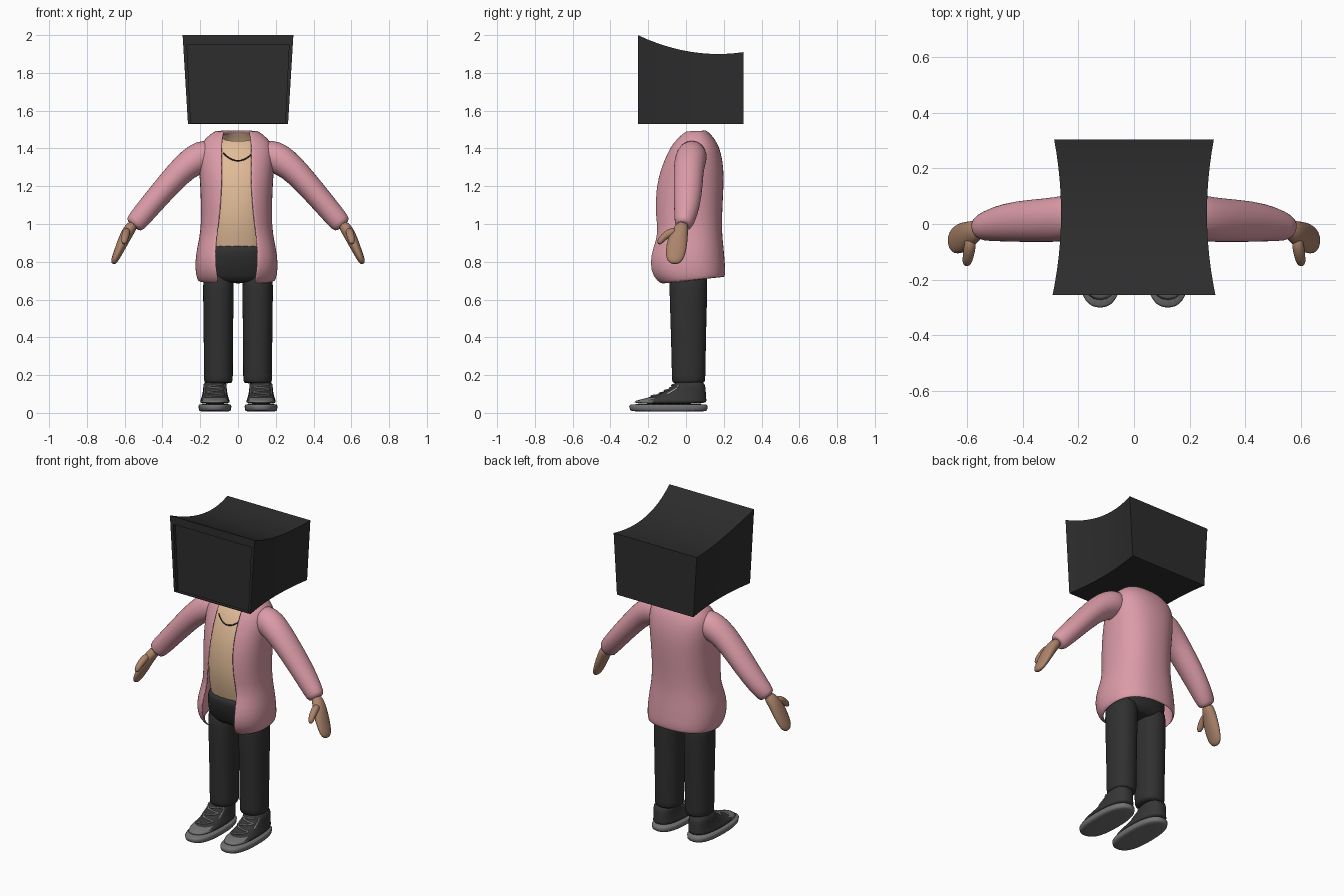
import bpy, bmesh, math
from mathutils import Vector

cube = bpy.data.objects.get("Cube")
if cube:
    bpy.data.objects.remove(cube)


def material(name, r, g, b):
    m = bpy.data.materials.new(name)
    m.use_nodes = True
    m.diffuse_color = (r, g, b, 1)
    m.node_tree.nodes["Principled BSDF"].inputs["Base Color"].default_value = (r, g, b, 1)
    return m


PINK = material("coat pink", 0.71, 0.33, 0.39)
TAN = material("shirt tan", 0.75, 0.50, 0.31)
BROWN = material("hand brown", 0.41, 0.23, 0.145)
BLACK = material("box black", 0.026, 0.026, 0.027)
CHARCOAL = material("trouser charcoal", 0.03, 0.03, 0.031)
SHOE = material("shoe dark grey", 0.037, 0.037, 0.038)
GREY = material("sole grey", 0.17, 0.17, 0.17)
LACE = material("lace light grey", 0.36, 0.36, 0.36)


def loft(name, rings, mats, closed=True, caps=True, subdiv=1, thick=0):
    """Skin a list of point rings into one smooth object."""
    bm = bmesh.new()
    rows = [[bm.verts.new(p) for p in ring] for ring in rings]
    n = len(rows[0])
    for a, b in zip(rows, rows[1:]):
        for i in range(n if closed else n - 1):
            j = (i + 1) % n
            bm.faces.new((a[i], a[j], b[j], b[i]))
    if caps:
        bm.faces.new(rows[0])
        bm.faces.new(rows[-1])
    bmesh.ops.recalc_face_normals(bm, faces=bm.faces)
    me = bpy.data.meshes.new(name)
    bm.to_mesh(me)
    bm.free()
    for m in mats:
        me.materials.append(m)
    ob = bpy.data.objects.new(name, me)
    bpy.context.collection.objects.link(ob)
    bpy.ops.object.select_all(action="DESELECT")
    ob.select_set(True)
    bpy.context.view_layer.objects.active = ob
    bpy.ops.object.shade_smooth_by_angle(angle=math.radians(50))
    if thick:
        mod = ob.modifiers.new("Thickness", "SOLIDIFY")
        mod.thickness, mod.offset = thick, 0
    if subdiv:
        ob.modifiers.new("Smooth", "SUBSURF").levels = subdiv
        ob.modifiers["Smooth"].render_levels = subdiv
    return ob


def oval(row, a, cx=0, p=0.85):
    """Point at angle a (0 = front) on a rounded section (z, half width, front, back, tilt)."""
    z, hw, yf, yb, tilt = row
    s, c = math.sin(a), math.cos(a)
    y = -math.copysign(abs(c) ** p, c) * (yb - yf) / 2
    x = math.copysign(abs(s) ** p, s) * hw
    return Vector((cx + x, (yf + yb) / 2 + y, z + tilt * y))


def ovals(table, n=24, cx=0, p=0.85):
    return [[oval(r, math.tau * i / n, cx, p) for i in range(n)] for r in table]


def at_height(table, z):
    """Interpolate a section table at height z."""
    for a, b in zip(table, table[1:]):
        if a[0] <= z <= b[0]:
            t = (z - a[0]) / (b[0] - a[0])
            return [u + (v - u) * t for u, v in zip(a, b)]
    return table[-1]


def limb(name, path, mat, n=16):
    """Tube along points (x, y, z, radius across y, other radius)."""
    pts = [Vector(p[:3]) for p in path]
    rings = []
    for i, p in enumerate(path):
        t = (pts[min(i + 1, len(pts) - 1)] - pts[max(i - 1, 0)]).normalized()
        side = t.cross(Vector((0, 1, 0))).normalized()
        fore = side.cross(t)
        rings.append([pts[i] + fore * math.cos(k) * p[3] + side * math.sin(k) * p[4]
                      for k in (math.tau * j / n for j in range(n))])
    return loft(name, rings, [mat])


def cord(name, pts, mat, r):
    cu = bpy.data.curves.new(name, "CURVE")
    cu.dimensions = "3D"
    cu.bevel_depth, cu.bevel_resolution = r, 1
    sp = cu.splines.new("POLY")
    sp.points.add(len(pts) - 1)
    for q, p in zip(sp.points, pts):
        q.co = (*p, 1)
    cu.materials.append(mat)
    bpy.context.collection.objects.link(bpy.data.objects.new(name, cu))


# Box head: trapezoid sections from the recessed screen to the back
def box_section(y):
    top = 1.9 + 0.1 * ((0.17 - y) / 0.425) ** 2
    dip = 0.025 * (1 - ((y - 0.025) / 0.28) ** 2)
    lo, hi = 0.265 - dip, 0.265 + 0.06 * (top - 1.53) - dip
    return [(-lo, y, 1.53), (lo, y, 1.53), (hi, y, top), (-hi, y, top)]


def screen(y):
    return [(-0.25, y, 1.534), (0.25, y, 1.534), (0.27, y, 1.95), (-0.27, y, 1.95)]


loft("box_head", [screen(-0.235), screen(-0.255)]
     + [box_section(-0.255 + 0.56 * i / 12) for i in range(13)], [BLACK], subdiv=0)

# Shirt torso with an open neck, and a necklace lying on it
shirt = [(0.87, 0.16, -0.125, 0.14, 0), (0.95, 0.168, -0.145, 0.165, 0),
         (1.05, 0.165, -0.16, 0.17, 0), (1.2, 0.17, -0.15, 0.18, 0),
         (1.3, 0.178, -0.12, 0.18, 0), (1.38, 0.17, -0.083, 0.165, 0),
         (1.43, 0.12, -0.05, 0.14, 0.1), (1.46, 0.085, -0.03, 0.11, 0.3)]
loft("shirt_torso", ovals(shirt), [TAN], caps=False)
chain = []
for i in range(-8, 9):
    u = i / 8
    row = at_height(shirt, 1.335 + 0.04 * u * u)
    a = math.copysign(math.asin((abs(u) * 0.078 / row[1]) ** (1 / 0.85)), u)
    chain.append(oval(row, a) - Vector((0, 0.003, 0)))
cord("necklace", chain, BLACK, 0.0035)

# Open coat: section table, with the half width of the front opening last
coat = [(0.70, 0.20, -0.14, 0.20, 0.11, 0.09), (0.735, 0.212, -0.19, 0.205, 0.08, 0.10),
        (0.80, 0.215, -0.21, 0.20, 0.03, 0.11), (0.87, 0.205, -0.195, 0.195, 0, 0.108),
        (0.95, 0.187, -0.162, 0.186, 0, 0.10), (1.05, 0.182, -0.176, 0.186, 0, 0.086),
        (1.2, 0.187, -0.166, 0.195, 0, 0.075), (1.3, 0.195, -0.136, 0.195, 0, 0.075),
        (1.38, 0.198, -0.10, 0.18, 0, 0.076), (1.43, 0.18, -0.07, 0.16, 0, 0.075),
        (1.47, 0.14, -0.03, 0.13, 0, 0.07), (1.493, 0.10, 0.0, 0.10, 0.05, 0.062)]
rings = []
for *row, gap in coat:
    a0 = math.asin((gap / row[1]) ** (1 / 0.85))
    rings.append([oval(row, a0 + (math.tau - 2 * a0) * i / 30, -0.008) for i in range(31)])
loft("coat", rings, [PINK], closed=False, caps=False, thick=0.01)

# Trouser hips
loft("trouser_hips", ovals([(0.685, 0.17, -0.08, 0.10, 0), (0.72, 0.183, -0.10, 0.12, 0),
                            (0.80, 0.183, -0.135, 0.145, 0), (0.86, 0.175, -0.143, 0.155, 0),
                            (0.90, 0.17, -0.142, 0.16, 0)]), [CHARCOAL])

upper = [(0.045, 0.082, -0.292, 0.11, 0), (0.066, 0.078, -0.272, 0.109, 0),
         (0.077, 0.073, -0.21, 0.108, 0), (0.1, 0.066, -0.14, 0.106, 0),
         (0.13, 0.062, -0.08, 0.104, 0), (0.175, 0.062, -0.055, 0.098, 0)]

for side, s in (("left", 1), ("right", -1)):
    # Sleeve with a rounded cuff
    limb(side + "_sleeve", [(s * x, y, z, a, b) for x, y, z, a, b in (
        (0.11, 0.035, 1.38, 0.07, 0.07), (0.19, 0.03, 1.36, 0.085, 0.088),
        (0.25, 0.02, 1.325, 0.084, 0.08), (0.31, 0.013, 1.275, 0.081, 0.071),
        (0.42, 0.01, 1.15, 0.076, 0.064), (0.5, 0, 1.055, 0.064, 0.06),
        (0.545, -0.012, 1.003, 0.05, 0.056), (0.556, -0.015, 0.99, 0.04, 0.044))], PINK)

    # Mitten hand and thumb
    limb(side + "_hand", [(s * x, y, z, a, b) for x, y, z, a, b in (
        (0.55, -0.015, 1.005, 0.034, 0.03), (0.583, -0.03, 0.96, 0.042, 0.033),
        (0.605, -0.045, 0.915, 0.055, 0.031), (0.63, -0.053, 0.86, 0.055, 0.025),
        (0.648, -0.06, 0.82, 0.048, 0.021), (0.658, -0.063, 0.798, 0.034, 0.016),
        (0.662, -0.064, 0.789, 0.012, 0.007))], BROWN)
    limb(side + "_thumb", [(s * x, y, z, r, r) for x, y, z, r in (
        (0.588, -0.05, 0.965, 0.02), (0.592, -0.085, 0.955, 0.023),
        (0.598, -0.12, 0.93, 0.02), (0.602, -0.138, 0.908, 0.018),
        (0.604, -0.146, 0.893, 0.008))], BROWN, 12)

    # Trouser leg
    loft(side + "_trouser_leg", ovals([
        (0.155, 0.07, -0.068, 0.095, 0), (0.165, 0.078, -0.076, 0.103, 0),
        (0.22, 0.077, -0.076, 0.104, 0), (0.45, 0.079, -0.082, 0.108, 0),
        (0.68, 0.083, -0.09, 0.115, 0), (0.78, 0.08, -0.09, 0.115, 0)],
        20, s * 0.104, 0.9), [CHARCOAL])

    # Shoe: sole, upper with grey toe cap, laces
    cx = s * 0.122
    loft(side + "_sole", ovals([
        (0.006, 0.08, -0.285, 0.108, 0), (0.012, 0.086, -0.298, 0.114, 0),
        (0.04, 0.088, -0.304, 0.116, 0), (0.048, 0.084, -0.299, 0.113, 0)],
        28, cx, 0.8), [GREY])
    shoe = loft(side + "_shoe_upper", ovals(upper, 28, cx, 0.8), [SHOE, GREY])
    for f in shoe.data.polygons:
        f.material_index = int(f.center.y < -0.19 and f.center.z < 0.08)
    for k in range(5):
        z = 0.087 + 0.014 * k
        pts = []
        for i in range(-4, 5):
            row = at_height(upper, z + 0.0015 * i * (-1) ** k)
            p = oval(row, i * 0.16, cx, 0.8)
            pts.append(p + Vector((0, -0.002, 0.003)))
        cord("%s_lace_%d" % (side, k + 1), pts, LACE, 0.0045)
    for e in (-1, 1):
        pts = [oval(at_height(upper, 0.1 + 0.01 * i), e * 0.95, cx, 0.8) for i in range(6)]
        cord("%s_lace_edge_%s" % (side, "outer" if e == s else "inner"), pts, LACE, 0.005)
